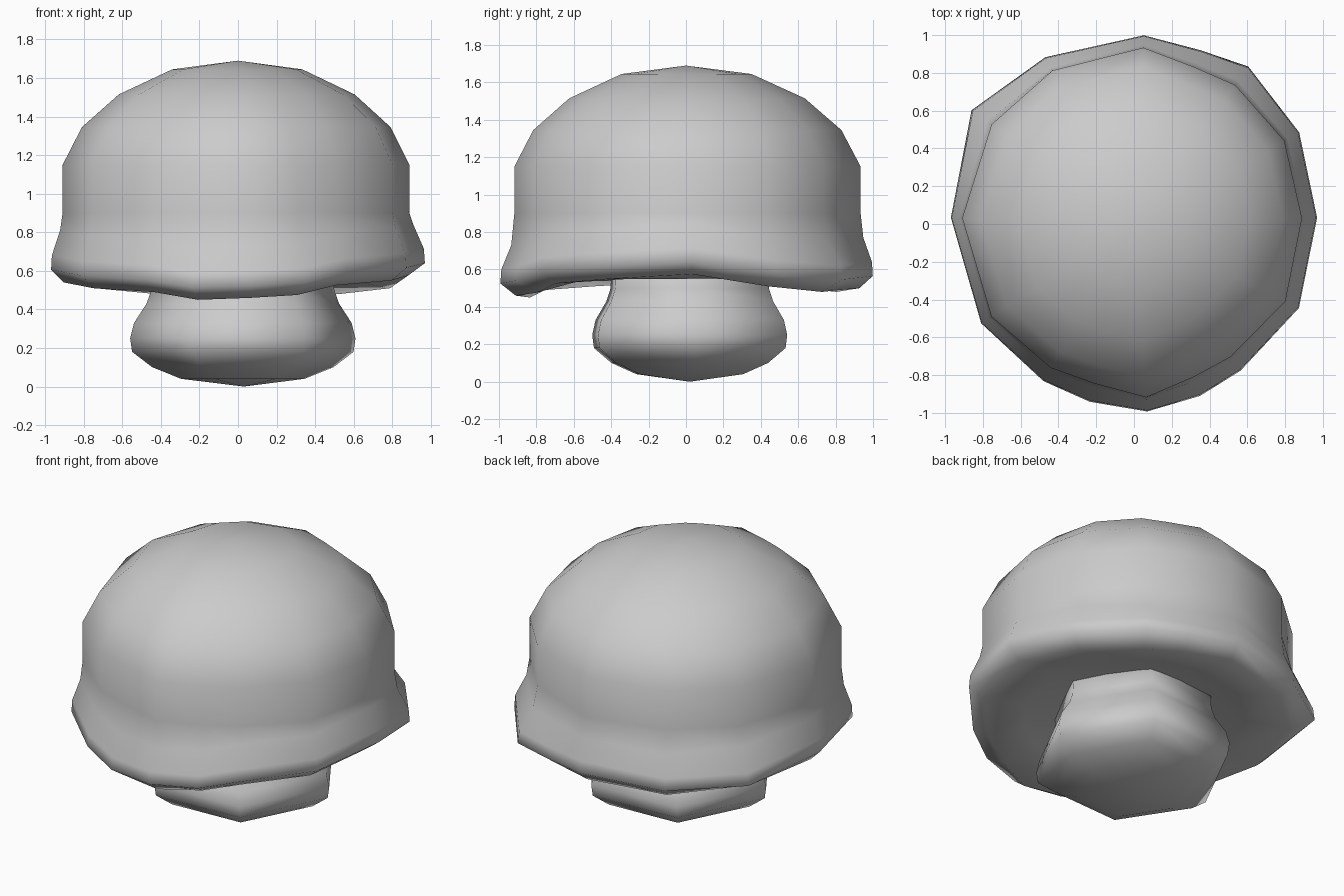
import bpy
import bmesh
from math import cos, sin, radians

default_cube = bpy.data.objects.get("Cube")
if default_cube:
    bpy.data.objects.remove(default_cube, do_unlink=True)

grey = bpy.data.materials.new("plain grey")
grey.use_nodes = True
colour = (0.6, 0.6, 0.6, 1)
grey.diffuse_color = colour
grey.node_tree.nodes["Principled BSDF"].inputs["Base Color"].default_value = colour


def loft(name, rings, first_pole, last_pole):
    """Skin a stack of equal point rings, closing the ends with fans."""
    bm = bmesh.new()
    loops = [[bm.verts.new(p) for p in ring] for ring in rings]
    count = len(loops[0])
    for a, b in zip(loops, loops[1:]):
        for i in range(count):
            j = (i + 1) % count
            bm.faces.new((a[i], a[j], b[j], b[i]))
    for pole, loop in ((first_pole, loops[0]), (last_pole, loops[-1])):
        tip = bm.verts.new(pole)
        for i in range(count):
            bm.faces.new((tip, loop[i], loop[(i + 1) % count]))
    bmesh.ops.recalc_face_normals(bm, faces=bm.faces)
    mesh = bpy.data.meshes.new(name)
    bm.to_mesh(mesh)
    bm.free()
    mesh.materials.append(grey)
    for face in mesh.polygons:
        face.use_smooth = True
    obj = bpy.data.objects.new(name, mesh)
    bpy.context.collection.objects.link(obj)


def polar(radius, angle, z):
    return (radius * cos(radians(angle)), radius * sin(radians(angle)), z)


# Cap: uneven faceted dome with a wavy, flared rim
# Each column: angle, dome radius, rim radius, height of the rim's lower edge
columns = [
    (2, .89, .97, .575), (29, .91, 1, .51), (54, .91, 1.03, .48),
    (69, .89, .985, .49), (87, .935, 1, .5), (118, .92, 1, .48),
    (145, .92, 1.05, .51), (178, .91, .97, .54), (213, .9, .965, .51),
    (240, .88, .96, .49), (256, .87, .97, .45), (274, .92, .995, .46),
    (291, .87, .975, .475), (306, .87, .96, .525), (333, .9, .98, .55),
]
cap_rings = []
for scale, z in ((.375, 1.645), (.68, 1.515), (.89, 1.345), (1, 1.15), (1, .9)):
    cap_rings.append([polar(d * scale, a, z) for a, d, r, h in columns])

# Rim rows: blend from dome to rim radius, height above the wavy edge
for blend, lift in ((.22, .27), (.93, .14), (1, .065), (-.1, 0)):
    cap_rings.append([polar(d + (r - d) * blend, a, h + lift) for a, d, r, h in columns])

# Underside rising gently to the stem
for radius, z in ((.65, .55), (.4, .6)):
    cap_rings.append([polar(radius, a, z) for a, d, r, h in columns])
loft("mushroom_cap", cap_rings, (0, 0, 1.69), (0, 0, .6))

# Stem: bulbous and six-sided
stem_rings = []
for radius, z in ((.47, .62), (.475, .5), (.5, .43), (.565, .33),
                  (.585, .25), (.575, .18), (.47, .1), (.32, .04)):
    ring = [polar(radius, k * 60 + 3, z) for k in range(6)]
    stem_rings.append([(x + .025, y + .02, z) for x, y, z in ring])
loft("mushroom_stem", stem_rings, (.03, .02, .64), (.03, .02, 0))
